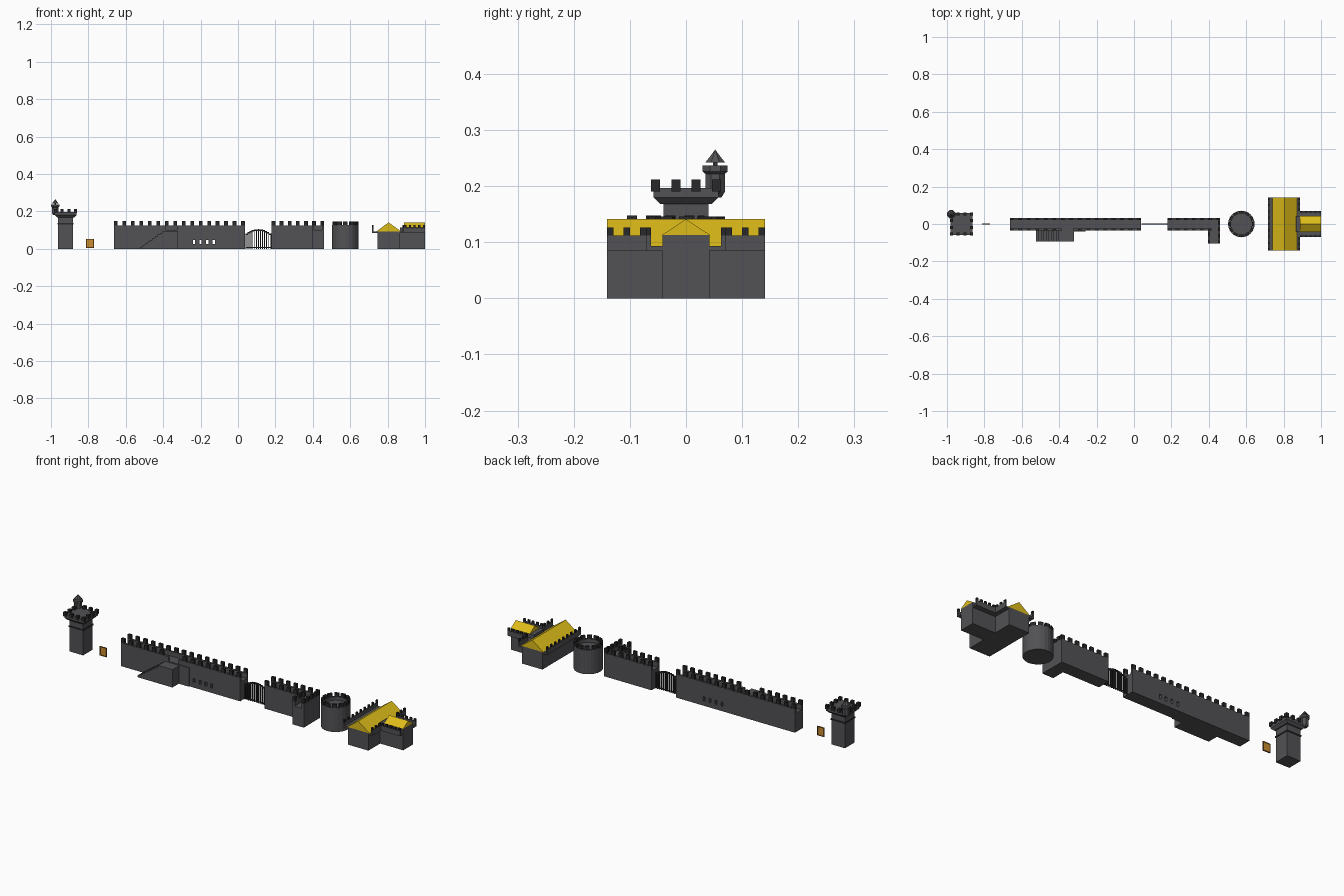
import bpy, bmesh
from math import cos, sin, pi
from mathutils import Matrix, Vector

old = bpy.data.objects.get("Cube")
if old:
    bpy.data.objects.remove(old)


def material(name, r, g, b):
    m = bpy.data.materials.new(name)
    m.use_nodes = True
    m.diffuse_color = (r, g, b, 1)
    m.node_tree.nodes["Principled BSDF"].inputs["Base Color"].default_value = (r, g, b, 1)
    return m


STONE = material("grey stone", 0.085, 0.085, 0.092)
DARK = material("dark stone", 0.022, 0.022, 0.024)
ROOF = material("yellow roof", 0.72, 0.5, 0.01)
WOOD = material("orange wood", 0.6, 0.27, 0.03)
FRAME = material("brown frame", 0.22, 0.09, 0.015)


def finish(name, mat, bm):
    bmesh.ops.recalc_face_normals(bm, faces=bm.faces)
    me = bpy.data.meshes.new(name)
    bm.to_mesh(me)
    bm.free()
    me.materials.append(mat)
    ob = bpy.data.objects.new(name, me)
    bpy.context.collection.objects.link(ob)
    return ob


def boxes(name, mat, spans):
    """One object from boxes given as (x0, x1, y0, y1, z0, z1)."""
    bm = bmesh.new()
    for x0, x1, y0, y1, z0, z1 in spans:
        mid = Matrix.Translation(((x0 + x1) / 2, (y0 + y1) / 2, (z0 + z1) / 2))
        size = Matrix.Diagonal((x1 - x0, y1 - y0, z1 - z0, 1))
        bmesh.ops.create_cube(bm, size=1, matrix=mid @ size)
    return finish(name, mat, bm)


def prism(name, mat, profile, depth):
    """Extrude a closed outline of points along a vector."""
    bm = bmesh.new()
    face = bm.faces.new([bm.verts.new(p) for p in profile])
    new = bmesh.ops.extrude_face_region(bm, geom=[face])["geom"]
    bmesh.ops.translate(bm, vec=depth, verts=[v for v in new if isinstance(v, bmesh.types.BMVert)])
    bm.faces.new([bm.verts.new(p) for p in profile])
    bmesh.ops.remove_doubles(bm, verts=bm.verts, dist=1e-5)
    return finish(name, mat, bm)


def lathe(name, mat, profile, sides, centre, turn=0.0):
    """Stack rings of (radius, z) into a closed faceted solid."""
    bm = bmesh.new()
    rings = []
    for r, z in profile:
        rings.append([bm.verts.new((centre[0] + r * cos(turn + 2 * pi * i / sides),
                                    centre[1] + r * sin(turn + 2 * pi * i / sides), z))
                      for i in range(sides)])
    for a, b in zip(rings, rings[1:]):
        for i in range(sides):
            j = (i + 1) % sides
            bm.faces.new((a[i], a[j], b[j], b[i]))
    bm.faces.new(rings[0])
    bm.faces.new(rings[-1])
    bmesh.ops.remove_doubles(bm, verts=bm.verts, dist=1e-5)
    return finish(name, mat, bm)


def row(a, b, count, width):
    """Evenly spaced spans of the given width from a to b."""
    step = (b - a - width) / (count - 1)
    return [(a + i * step, a + i * step + width) for i in range(count)]


# Square tower with flared platform
TX, Q = -0.922, 2 ** 0.5
lathe("tower_shaft", STONE, [(r * Q, z) for r, z in (
    (0.04, 0), (0.04, 0.168), (0.046, 0.168), (0.058, 0.18), (0.058, 0.197))], 4, (TX, 0), pi / 4)
boxes("tower_band", DARK, [(TX - 0.043, TX + 0.043, -0.043, 0.043, 0.13, 0.137)])
spots = [-0.054, -0.018, 0.018, 0.054]
boxes("tower_merlons", DARK, [
    (TX + x - 0.008, TX + x + 0.008, y - 0.008, y + 0.008, 0.19, 0.212)
    for x in spots for y in spots
    if max(abs(x), abs(y)) > 0.05 and not (x < -0.05 and y > 0.05)])

# Corner turret
TUR = (-0.977, 0.052)
lathe("turret_body", STONE, [(0.012, 0.18), (0.019, 0.19), (0.019, 0.222), (0.024, 0.226),
                             (0.024, 0.237), (0.004, 0.237), (0.004, 0.243)], 8, TUR, pi / 8)
lathe("turret_roof", STONE, [(0.019, 0.242), (0, 0.265)], 8, TUR, pi / 8)

# Door panel with frame
boxes("door_panel", WOOD, [(-0.809, -0.775, -0.0015, 0.0015, 0.008, 0.05)])
boxes("door_frame", FRAME, [(-0.813, -0.808, -0.003, 0.003, 0.005, 0.053),
                            (-0.776, -0.771, -0.003, 0.003, 0.005, 0.053),
                            (-0.808, -0.776, -0.003, 0.003, 0.005, 0.009),
                            (-0.808, -0.776, -0.003, 0.003, 0.049, 0.053)])

# Long wall: body, parapets and merlons, open at the stair landing
YB, YF, PAR, WALK, TOP, TIP = 0.033, -0.035, 0.012, 0.1, 0.124, 0.148
X0, X1, LAND0, LAND1 = -0.663, 0.037, -0.385, -0.325
wall = boxes("long_wall", STONE, [(X0, X1, YF, YB, 0, WALK)])
boxes("long_parapet", STONE, [(X0, X1, YB - PAR, YB, WALK, TOP),
                              (X0, LAND0, YF, YF + PAR, WALK, TOP),
                              (LAND1, X1, YF, YF + PAR, WALK, TOP)])
boxes("long_merlons", DARK, [
    (a, b, y, y + PAR, TOP, TIP) for a, b in row(X0, X1, 16, 0.02) for y in (YF, YB - PAR)
    if y > 0 or b < LAND0 or a > LAND1])

# Arrow slits cut right through the wall
slits = boxes("slit_cutter", DARK, [(x - 0.006, x + 0.006, -0.1, 0.1, 0.025, 0.048)
                                    for x in (-0.235, -0.2, -0.165, -0.13)])
slits.hide_render = True
slits.hide_viewport = True
slits.display_type = "WIRE"
cut = wall.modifiers.new("slits", "BOOLEAN")
cut.operation = "DIFFERENCE"
cut.solver = "EXACT"
cut.object = slits

# Staircase and landing
STEPS, S0 = 10, -0.525
run = (-0.39 - S0) / STEPS
outline = [(S0, -0.093, 0)]
for i in range(STEPS):
    z = 0.095 * (i + 1) / STEPS
    outline += [(S0 + i * run, -0.093, z), (S0 + (i + 1) * run, -0.093, z)]
outline += [(-0.32, -0.093, 0.095), (-0.32, -0.093, 0)]
prism("staircase", STONE, outline, Vector((0, 0.093 + YF, 0)))
boxes("wall_ledge", STONE, [(-0.32, -0.26, -0.04, YF, 0, 0.1)])

# Arched gate of bars
G0, G1 = 0.04, 0.178


def arch(x):
    return 0.08 + 0.025 * (1 - ((x - 0.109) / 0.069) ** 2)


bars = [(a, b, -0.003, 0.003, 0, arch((a + b) / 2)) for a, b in row(G0, G1, 13, 0.005)]
rails = []
for a, b in zip(bars, bars[1:]):
    h = min(a[5], b[5])
    rails += [(a[0], b[1], -0.002, 0.002, h - 0.008, h), (a[0], b[1], -0.002, 0.002, 0.004, 0.009)]
boxes("gate_bars", DARK, bars)
boxes("gate_rails", DARK, rails)

# Short wall with a forward arm
W0, W1, A0, AY = 0.18, 0.46, 0.395, -0.105
boxes("short_wall", STONE, [(W0, W1, YF, YB, 0, WALK), (A0, W1, AY, YF, 0, WALK)])
boxes("short_parapet", STONE, [(W0, W1, YB - PAR, YB, WALK, TOP),
                               (W0, A0 + PAR, YF, YF + PAR, WALK, TOP),
                               (A0, A0 + PAR, AY, YF, WALK, TOP),
                               (W1 - PAR, W1, AY, YB - PAR, WALK, TOP)])
boxes("short_merlons", DARK,
      [(a, b, YB - PAR, YB, TOP, TIP) for a, b in row(W0, W1, 7, 0.02)]
      + [(a, b, YF, YF + PAR, TOP, TIP) for a, b in row(W0, A0 + 0.02, 6, 0.02)]
      + [(A0, A0 + PAR, a, b, TOP, TIP) for a, b in row(AY, -0.045, 2, 0.018)]
      + [(W1 - PAR, W1, a, b, TOP, TIP) for a, b in row(AY, 0.015, 4, 0.018)])

# Round tower: hollow top and ring of merlons
RC, R, RI = (0.574, 0), 0.071, 0.057
lathe("round_tower", STONE, [(R, 0), (R, 0.127), (RI, 0.127), (RI, 0.11)], 24, RC)
bm = bmesh.new()
for k in range(12):
    mid = 2 * pi * k / 12
    ends = [(r, mid + t) for r, t in ((RI, -0.18), (R, -0.18), (R, 0.18), (RI, 0.18))]
    low, high = [[bm.verts.new((RC[0] + r * cos(t), r * sin(t), z)) for r, t in ends]
                 for z in (0.127, 0.146)]
    bm.faces.new(low)
    bm.faces.new(high)
    for i in range(4):
        j = (i + 1) % 4
        bm.faces.new((low[i], low[j], high[j], high[i]))
finish("round_merlons", DARK, bm)

# Hall and wing with overhanging walkways
HX0, HX1, HY, WY, WO = 0.745, 0.865, 0.141, 0.042, 0.07
HL, HR, T = 0.717, 0.888, 0.008
boxes("hall_body", STONE, [(HX0, HX1, -HY, HY, 0, 0.093), (HX1, 1, -WY, WY, 0, 0.113)])
boxes("walkways", STONE, [(HL, HX0, -HY, HY, 0.085, 0.093), (HX1, HR, -HY, HY, 0.085, 0.093),
                          (HR, 1, -WO, WO, 0.085, 0.093)])
parapets = [(HL, HL + T, -HY, HY, 0.093, 0.112)]
merlons = [(HL, HL + T, a, b, 0.112, 0.126) for a, b in row(-HY, HY, 9, 0.012)]
for s in (-1, 1):
    ya, yb = sorted((s * WO, s * HY))
    parapets.append((HR - T, HR, ya, yb, 0.093, 0.112))
    merlons += [(HR - T, HR, a, b, 0.112, 0.126) for a, b in row(ya, yb, 3, 0.012)]
    ya, yb = sorted((s * WO, s * (WO - T)))
    parapets.append((HR, 1, ya, yb, 0.093, 0.112))
    merlons += [(a, b, ya, yb, 0.112, 0.126) for a, b in row(HR, 1, 5, 0.012)]
boxes("hall_parapets", STONE, parapets)
boxes("hall_merlons", DARK, merlons)

# Gabled roofs
prism("hall_roof", ROOF, [(0.74, -HY, 0.093), (0.872, -HY, 0.093), (0.805, -HY, 0.141)],
      Vector((0, 2 * HY, 0)))
prism("wing_roof", ROOF, [(HR, -0.043, 0.113), (HR, 0.043, 0.113), (HR, 0, 0.141)],
      Vector((1 - HR, 0, 0)))
